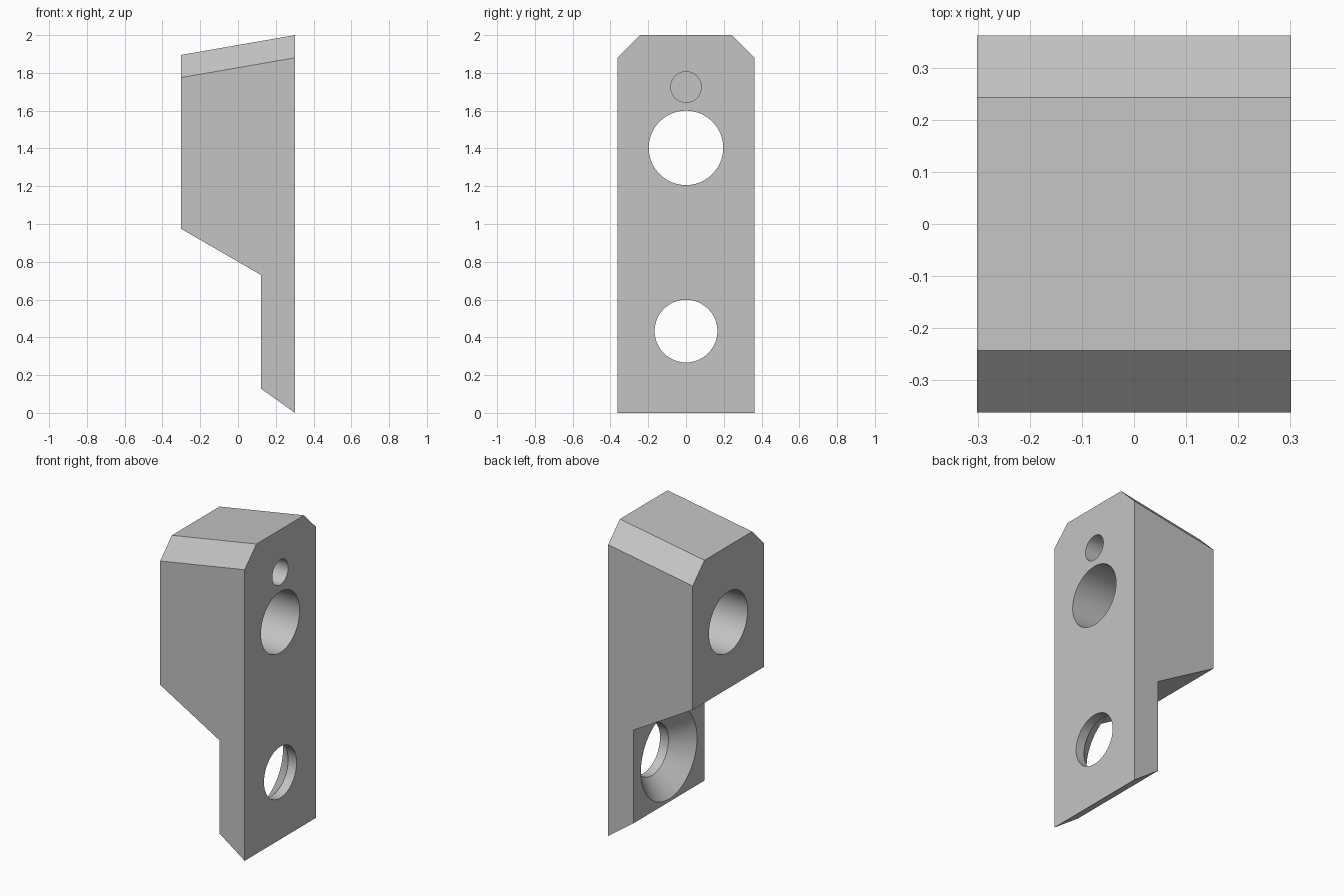
import bpy, bmesh, math
from mathutils import Matrix, Vector

cube = bpy.data.objects.get("Cube")
if cube:
    bpy.data.objects.remove(cube, do_unlink=True)

grey = bpy.data.materials.new("light grey metal")
grey.use_nodes = True
colour = (0.55, 0.55, 0.55, 1)
grey.diffuse_color = colour
grey.node_tree.nodes["Principled BSDF"].inputs["Base Color"].default_value = colour

HALF_X, HALF_Y, CHAMFER = 0.302, 0.363, 0.12
STEP_X = 0.122   # rear face of the thin lower plate


def make_object(name, bm):
    bmesh.ops.recalc_face_normals(bm, faces=bm.faces)
    mesh = bpy.data.meshes.new(name)
    bm.to_mesh(mesh)
    bm.free()
    mesh.materials.append(grey)
    obj = bpy.data.objects.new(name, mesh)
    bpy.context.collection.objects.link(obj)
    return obj


# Stepped side profile extruded across the width
profile = [(HALF_X, 0), (HALF_X, 2), (-HALF_X, 1.895),
           (-HALF_X, 0.975), (STEP_X, 0.73), (STEP_X, 0.128)]
bm = bmesh.new()
face = bm.faces.new([bm.verts.new((x, -HALF_Y, z)) for x, z in profile])
side = bmesh.ops.extrude_face_region(bm, geom=[face])
bmesh.ops.translate(bm, vec=(0, 2 * HALF_Y, 0),
                    verts=[g for g in side["geom"] if isinstance(g, bmesh.types.BMVert)])

# Chamfers along both sloping top edges
slope = Vector((2 * HALF_X, 0, 2 - 1.895))
for s in (-1, 1):
    normal = slope.cross(Vector((0, s * CHAMFER, -CHAMFER)))
    normal *= math.copysign(1, normal.z)
    bmesh.ops.bisect_plane(bm, geom=bm.verts[:] + bm.edges[:] + bm.faces[:],
                           plane_co=(HALF_X, s * (HALF_Y - CHAMFER), 2),
                           plane_no=normal.normalized(), clear_outer=True)
    bmesh.ops.holes_fill(bm, edges=[e for e in bm.edges if e.is_boundary], sides=0)
block = make_object("mounting_block", bm)


def drill(name, z, x0, x1, r0, r1):
    """Cut a round hole along x, with radius r0 at x0 and r1 at x1."""
    bm = bmesh.new()
    place = Matrix.Translation(((x0 + x1) / 2, 0, z)) @ Matrix.Rotation(math.pi / 2, 4, "Y")
    bmesh.ops.create_cone(bm, cap_ends=True, segments=80, radius1=r0, radius2=r1,
                          depth=x1 - x0, matrix=place)
    cutter = make_object(name, bm)
    cutter.hide_render = True
    mod = block.modifiers.new(name, "BOOLEAN")
    mod.operation, mod.solver, mod.object = "DIFFERENCE", "EXACT", cutter
    bpy.ops.object.modifier_apply(modifier=mod.name)
    bpy.data.objects.remove(cutter, do_unlink=True)


bpy.context.view_layer.objects.active = block
block.select_set(True)

# Main through bore, blind pin hole, and countersunk screw hole
drill("main_bore", 1.403, -0.5, 0.5, 0.197, 0.197)
drill("pin_hole", 1.725, 0.0, 0.5, 0.081, 0.081)
drill("screw_hole", 0.433, 0.05, 0.5, 0.166, 0.166)
drill("countersink", 0.433, STEP_X - 0.01, 0.242, 0.296, 0.166)

bpy.ops.object.shade_smooth_by_angle(angle=math.radians(30))
# Keep the big planes crisp: only hole walls are smooth
for poly in block.data.polygons:
    if len(poly.vertices) > 4:
        poly.use_smooth = False
